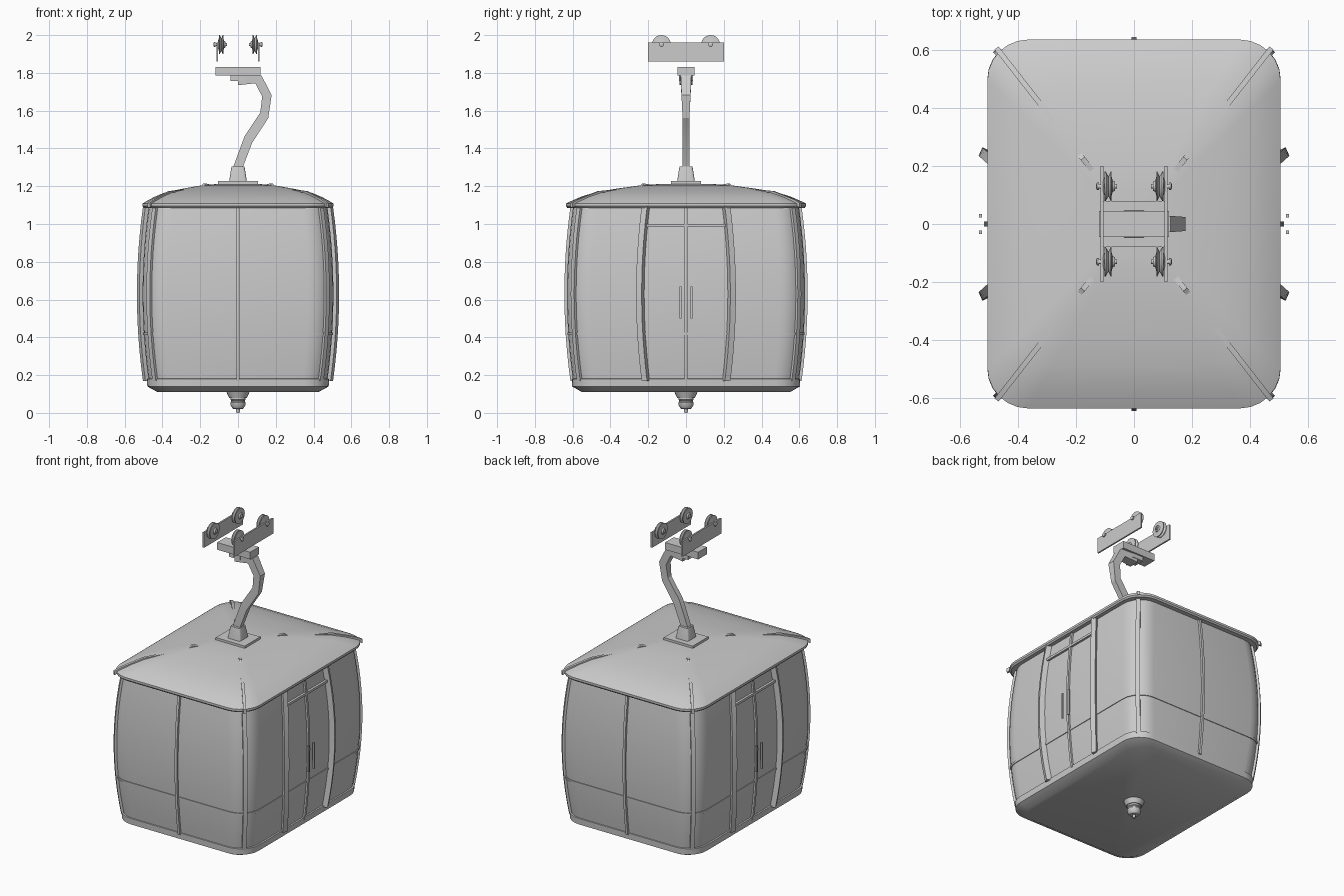
import bpy, bmesh
from math import sin, cos, pi, radians
from mathutils import Vector

if "Cube" in bpy.data.objects:
    bpy.data.objects.remove(bpy.data.objects["Cube"])


def loft(name, rings, caps=True, angle=32):
    """Skin a list of equal-length rings, smooth by angle."""
    bm = bmesh.new()
    vs = [[bm.verts.new(p) for p in r] for r in rings]
    n = len(vs[0])
    for a, b in zip(vs, vs[1:]):
        for i in range(n):
            j = (i + 1) % n
            bm.faces.new((a[i], a[j], b[j], b[i]))
    if caps:
        bm.faces.new(vs[0][::-1])
        bm.faces.new(vs[-1])
    bmesh.ops.recalc_face_normals(bm, faces=bm.faces)
    for f in bm.faces:
        f.smooth = True
    for e in bm.edges:
        e.smooth = e.calc_face_angle(pi) < radians(angle)
    me = bpy.data.meshes.new(name)
    bm.to_mesh(me)
    bm.free()
    ob = bpy.data.objects.new(name, me)
    bpy.context.collection.objects.link(ob)
    return ob


def rrect(hx, hy, z, r, seg=6):
    pts = []
    for k, (sx, sy) in enumerate([(1, 1), (-1, 1), (-1, -1), (1, -1)]):
        for i in range(seg + 1):
            a = (k + i / seg) * pi / 2
            pts.append((sx * (hx - r) + r * cos(a), sy * (hy - r) + r * sin(a), z))
    return pts


def box(name, x0, x1, y0, y1, z0, z1):
    return loft(name, [[(x0, y0, z), (x1, y0, z), (x1, y1, z), (x0, y1, z)] for z in (z0, z1)])


def circle_z(r, z, n=24):
    return [(r * cos(2 * pi * i / n), r * sin(2 * pi * i / n), z) for i in range(n)]


def circle_x(r, x, cy, cz, n=24):
    return [(x, cy + r * cos(2 * pi * i / n), cz + r * sin(2 * pi * i / n)) for i in range(n)]


def strip(name, pts, n, w, out, inn=0.012):
    """Rectangular bar following surface points, normal n in the xy plane."""
    n = Vector(n).normalized()
    t = Vector((-n.y, n.x, 0)) * w / 2
    rings = []
    for p in pts:
        p = Vector(p)
        rings.append([p - n * inn - t, p + n * out - t, p + n * out + t, p - n * inn + t])
    return loft(name, rings)


# Bulging cabin wall
R = 0.13


def half(z):
    b = 0.032 * (1 - ((z - 0.63) / 0.46) ** 2)
    return 0.473 + b, 0.598 + b


ZS = [0.17 + 0.92 * i / 12 for i in range(13)]
loft("cabin_wall", [rrect(*half(z), z, R) for z in ZS])

# Belt trim around the wall
belt = []
for z, o in ((0.412, -0.004), (0.412, 0.004), (0.426, 0.004), (0.426, -0.004)):
    hx, hy = half(z)
    belt.append(rrect(hx + o, hy + o, z, R))
loft("belt_trim", belt, caps=False)

# Floor pan
loft("floor_pan", [rrect(0.425, 0.55, 0.11, 0.10), rrect(0.48, 0.603, 0.14, 0.13),
                   rrect(0.483, 0.605, 0.18, 0.13), rrect(0.46, 0.58, 0.185, 0.12)])

# Domed roof with rim
roof = [rrect(0.47, 0.6, 1.085, 0.13), rrect(0.498, 0.628, 1.085, 0.14)]
for t, z in ((1, 1.094), (1, 1.108), (0.97, 1.118), (0.88, 1.143), (0.77, 1.166),
             (0.6, 1.185), (0.4, 1.203), (0.2, 1.213)):
    roof.append(rrect(0.505 * t, 0.635 * t, z, 0.14 * t))
loft("roof", roof)

# Pillars, door posts, door parts and roof ribs
for s in (-1, 1):
    end = "right" if s > 0 else "left"
    fb = "back" if s > 0 else "front"
    strip(f"{fb}_center_pillar", [(0, s * half(z)[1], z) for z in ZS], (0, s, 0), 0.016, 0.014)
    strip(f"{end}_door_seam", [(s * half(z)[0], 0, z) for z in ZS], (s, 0, 0), 0.016, 0.012)
    hx = half(0.99)[0]
    box(f"{end}_door_header", s * (hx - 0.01), s * (hx + 0.014), -0.22, 0.22, 0.985, 1.0)
    for q in (-1, 1):
        tag = f"{end}_{'back' if q > 0 else 'front'}"
        strip(f"{tag}_corner_pillar",
              [(s * (half(z)[0] - R * 0.293), q * (half(z)[1] - R * 0.293), z) for z in ZS],
              (s, q, 0), 0.026, 0.013)
        strip(f"{tag}_door_post",
              [(s * half(z)[0], q * (0.21 + 0.9 * (half(z)[0] - 0.473)), z) for z in ZS],
              (s, q * 0.45, 0), 0.032, 0.026)
        box(f"{tag}_door_handle", s * 0.524, s * 0.533, q * 0.023, q * 0.034, 0.5, 0.67)
        d = Vector((s * 0.464, q * 0.594, 0)).normalized()
        t = Vector((-d.y, d.x, 0)) * 0.009
        rings = []
        for k, z in ((1.02, 1.112), (0.97, 1.13), (0.78, 1.174), (0.56, 1.187),
                     (0.42, 1.194), (0.38, 1.214), (0.30, 1.206)):
            p = Vector((s * 0.464 * k, q * 0.594 * k, z))
            lo = Vector((0, 0, 0.025))
            rings.append([p - t - lo, p + t - lo, p + t, p - t])
        loft(f"{tag}_roof_rib", rings)

# Hanger mount on the roof
box("roof_plate", -0.105, 0.105, -0.08, 0.08, 1.20, 1.228)
loft("hanger_socket", [rrect(0.046, 0.046, 1.225, 0.012, 3), rrect(0.042, 0.042, 1.26, 0.012, 3),
                       rrect(0.034, 0.034, 1.305, 0.012, 3)])

# Bent hanger arm: left edge, right edge (x, z), half width in y
arm = [(-0.028, 1.295, 0.027, 1.305, 0.018), (0.035, 1.465, 0.075, 1.43, 0.018),
       (0.118, 1.59, 0.16, 1.56, 0.018), (0.128, 1.675, 0.178, 1.683, 0.024),
       (0.092, 1.745, 0.125, 1.785, 0.028), (0.0, 1.735, 0.0, 1.785, 0.034)]
loft("hanger_arm", [[(a, -w, b), (c, -w, d), (c, w, d), (a, w, b)] for a, b, c, d, w in arm], angle=15)
box("hanger_head", -0.12, 0.12, -0.045, 0.045, 1.785, 1.832)
box("head_bracket", -0.04, 0.04, -0.036, 0.036, 1.757, 1.79)

# Cable carriages: plate, grooved wheels, axles
for s in (-1, 1):
    end = "right" if s > 0 else "left"
    box(f"{end}_carriage_plate", s * 0.105, s * 0.115, -0.2, 0.2, 1.86, 1.96)
    for q in (-1, 1):
        tag = f"{end}_{'back' if q > 0 else 'front'}"
        cy, cz = q * 0.13, 1.95
        prof = [(0.016, 0.066), (0.02, 0.074), (0.034, 0.077), (0.05, 0.077), (0.05, 0.081),
                (0.034, 0.088), (0.05, 0.097), (0.05, 0.101), (0.034, 0.101), (0.02, 0.106)]
        loft(f"{tag}_wheel", [circle_x(r, s * x, cy, cz) for r, x in prof])
        loft(f"{tag}_axle", [circle_x(r, s * x, cy, cz, 12) for r, x in
                             ((0.008, 0.058), (0.008, 0.12), (0.013, 0.12), (0.013, 0.127), (0.006, 0.131))])

# Fitting under the floor
loft("floor_fitting", [circle_z(r, z) for r, z in (
    (0.008, 0.0), (0.010, 0.012), (0.010, 0.02), (0.026, 0.022), (0.038, 0.036), (0.041, 0.055),
    (0.036, 0.06), (0.036, 0.066), (0.041, 0.07), (0.041, 0.08), (0.047, 0.08), (0.062, 0.112))])
